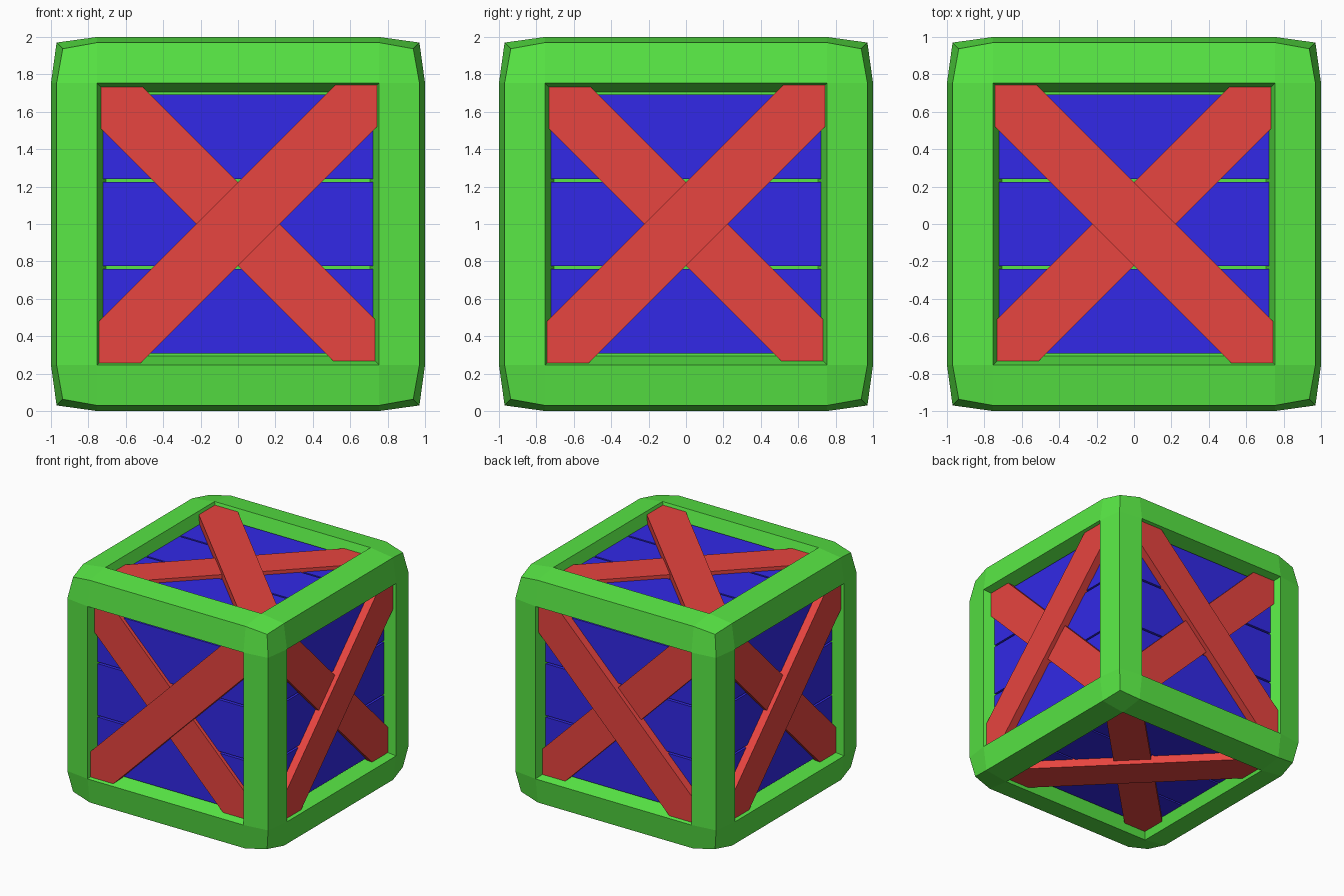
import bpy, bmesh
from mathutils import Vector

if "Cube" in bpy.data.objects:
    bpy.data.objects.remove(bpy.data.objects["Cube"])


def material(name, rgb):
    m = bpy.data.materials.new(name)
    m.use_nodes = True
    color = (*rgb, 1)
    m.diffuse_color = color
    m.node_tree.nodes["Principled BSDF"].inputs["Base Color"].default_value = color
    return m


GREEN = material("frame green", (0.10, 0.82, 0.06))
BLUE = material("plank blue", (0.032, 0.022, 0.80))
RED = material("brace red", (0.80, 0.058, 0.05))

X, Y, Z = Vector((1, 0, 0)), Vector((0, 1, 0)), Vector((0, 0, 1))
# Each side: right axis, up axis, outward axis, direction of the upper brace
SIDES = {
    "front": (X, Z, -Y, 1),
    "right": (Y, Z, X, 1),
    "back": (-X, Z, Y, -1),
    "left": (-Y, Z, -X, 1),
    "top": (X, Y, Z, -1),
    "bottom": (-X, Y, -Z, 1),
}
OPENING, INNER, BACKING = 0.753, 0.705, 0.85


def place(side, u, v, depth):
    a, b, n, _ = SIDES[side]
    return a * u + b * v + n * depth + Z


def finish(bm, name, mat):
    bmesh.ops.remove_doubles(bm, verts=bm.verts, dist=0.0005)
    bmesh.ops.recalc_face_normals(bm, faces=bm.faces)
    mesh = bpy.data.meshes.new(name)
    bm.to_mesh(mesh)
    bm.free()
    mesh.materials.append(mat)
    obj = bpy.data.objects.new(name, mesh)
    bpy.context.collection.objects.link(obj)


def prism(name, side, outline, low, high, mat):
    """Solid with the given outline, standing out from one side."""
    bm = bmesh.new()
    base, top = ([bm.verts.new(place(side, u, v, d)) for u, v in outline]
                 for d in (low, high))
    bm.faces.new(base)
    bm.faces.new(top)
    for k in range(len(outline)):
        bm.faces.new([base[k - 1], base[k], top[k], top[k - 1]])
    finish(bm, name, mat)


# Frame: beams that slope towards the edges and corners, with recessed backs
def rim_point(i, j):
    """Point of a four by four grid over one side, rounded at its border."""
    outer = (i in (0, 3)) + (j in (0, 3))
    reach = (1, 0.97, 0.937)[outer]
    u = (reach if i in (0, 3) else OPENING) * (1 if i > 1 else -1)
    v = (reach if j in (0, 3) else OPENING) * (1 if j > 1 else -1)
    return u, v, reach


bm = bmesh.new()
for side in SIDES:
    def quad(points):
        bm.faces.new([bm.verts.new(place(side, *p)) for p in points])

    for i in range(3):
        for j in range(3):
            if (i, j) != (1, 1):
                quad([rim_point(i, j), rim_point(i + 1, j),
                      rim_point(i + 1, j + 1), rim_point(i, j + 1)])
    corners = [(-1, -1), (1, -1), (1, 1), (-1, 1)]
    rim = [(a * OPENING, b * OPENING, 1) for a, b in corners]
    floor = [(a * INNER, b * INNER, BACKING) for a, b in corners]
    for k in range(4):
        quad([rim[k - 1], rim[k], floor[k], floor[k - 1]])
    quad(floor)
finish(bm, "crate_frame", GREEN)

# Planks and crossed braces on every side
PITCH, HALF, LENGTH = 0.467, 0.2255, 0.725
END, CUT = 0.743, 0.222
BRACE = [(-END, -END), (CUT - END, -END), (END, END - CUT),
         (END, END), (END - CUT, END), (-END, CUT - END)]

for side, (_, _, _, lean) in SIDES.items():
    for k in (-1, 0, 1):
        mid = k * PITCH
        prism(f"{side}_plank_{k + 2}", side,
              [(-LENGTH, mid - HALF), (LENGTH, mid - HALF),
               (LENGTH, mid + HALF), (-LENGTH, mid + HALF)],
              BACKING - 0.01, 0.905, BLUE)
    for label, sign, high in (("upper", lean, 0.975), ("lower", -lean, 0.936)):
        prism(f"{side}_{label}_brace", side,
              [(u * sign, v) for u, v in BRACE], 0.89, high, RED)
